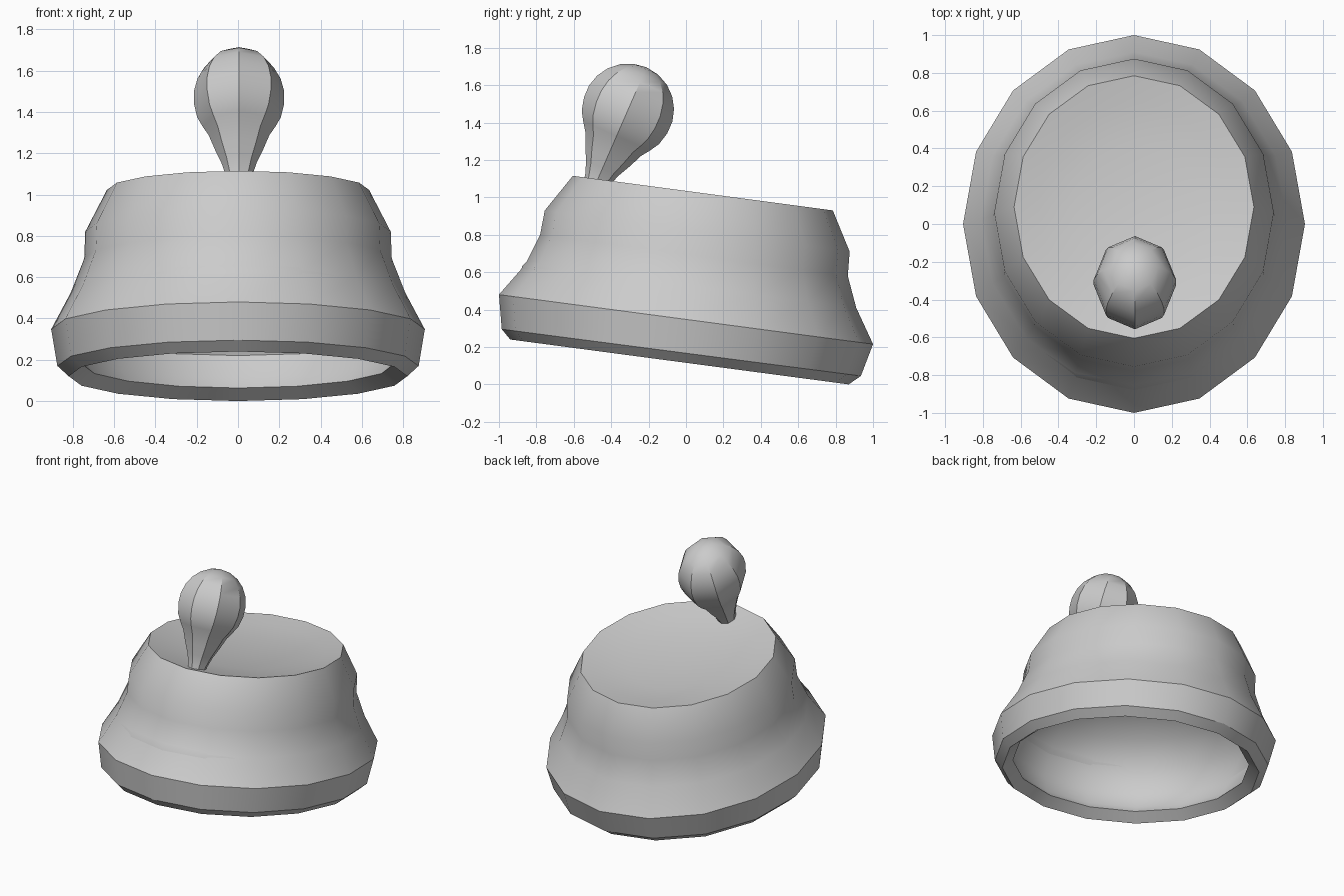
import bpy, bmesh, math
from mathutils import Vector

if "Cube" in bpy.data.objects:
    bpy.data.objects.remove(bpy.data.objects["Cube"])

grey = bpy.data.materials.new("light grey")
grey.diffuse_color = (0.6, 0.6, 0.6, 1)
grey.use_nodes = True
grey.node_tree.nodes["Principled BSDF"].inputs["Base Color"].default_value = grey.diffuse_color


def loft(name, rings, start_tip, end_tip):
    """Bridge equal-sized rings of points, closing both ends with fans."""
    bm = bmesh.new()
    loops = [[bm.verts.new(p) for p in ring] for ring in rings]
    n = len(loops[0])
    for a, b in zip(loops, loops[1:]):
        for i in range(n):
            j = (i + 1) % n
            bm.faces.new((a[i], a[j], b[j], b[i]))
    for loop, tip in ((loops[0], start_tip), (loops[-1], end_tip)):
        end = bm.verts.new(tip)
        for i in range(n):
            bm.faces.new((loop[i], loop[(i + 1) % n], end))
    bmesh.ops.recalc_face_normals(bm, faces=bm.faces)
    mesh = bpy.data.meshes.new(name)
    bm.to_mesh(mesh)
    bm.free()
    mesh.materials.append(grey)
    ob = bpy.data.objects.new(name, mesh)
    bpy.context.collection.objects.link(ob)
    bpy.ops.object.select_all(action='DESELECT')
    ob.select_set(True)
    bpy.context.view_layer.objects.active = ob
    bpy.ops.object.shade_smooth_by_angle(angle=math.radians(30))
    return ob


def tilted_ring(yf, zf, yb, zb, rx, n=16):
    """Ellipse through a front point and a back point, with half width rx."""
    pts = []
    for i in range(n):
        a = 2 * math.pi * i / n
        s = (math.sin(a) + 1) / 2
        pts.append(Vector((rx * math.cos(a), yf + (yb - yf) * s, zf + (zb - zf) * s)))
    return pts


def scaled(ring, centre, scale, lift):
    return [centre + (p - centre) * scale + Vector((0, 0, lift)) for p in ring]


# Hat body: front y, front z, back y, back z, half width
inner = [(-.92, .47, .92, .22, .83),
         (-.905, .345, .855, .115, .795),
         (-.865, .29, .80, .063, .752)]
outer = [(-.94, .24, .87, 0, .82),
         (-.985, .295, .935, .045, .875),
         (-1, .48, 1, .215, .905),
         (-.86, .64, .91, .41, .81),
         (-.78, .80, .865, .58, .745),
         (-.755, .93, .875, .71, .74),
         (-.605, 1.115, .785, .93, .635)]
rings = [tilted_ring(*s) for s in inner + outer]

# Domed lining inside the hat
lining_centre = Vector((0, 0, .345))
lining = rings[0]
lining_top = .55
dome = []
for deg in (72, 54, 36, 18):
    a = math.radians(deg)
    dome.append(scaled(lining, lining_centre, math.cos(a), lining_top * math.sin(a)))

# Dished crown: rings shrinking and sinking towards the centre
centre = Vector((0, .09, 1.0225))
crown = [scaled(rings[-1], centre, s, -d) for s, d in ((.8, .03), (.5, .06))]
loft("hat_body", dome + rings + crown, lining_centre + Vector((0, 0, lining_top)),
     centre - Vector((0, 0, .07)))

# Topper: leaning eight-sided bulb, (distance along axis, radius)
profile = [(-.08, .06), (0, .07), (.07, .095), (.14, .13), (.215, .163), (.26, .195), (.31, .225)]
for deg in (-8, 8, 24, 40, 56, 73):
    a = math.radians(deg)
    profile.append((.415 + .245 * math.sin(a), .245 * math.cos(a)))
base = Vector((0.005, -.475, 1.09))
axis = Vector((0, .40, .917))
side = Vector((0, .917, -.40))
rings = []
for t, r in profile:
    rings.append([base + axis * t + side * (r * math.sin(k * math.pi / 4))
                  + Vector((.9 * r * math.cos(k * math.pi / 4), 0, 0)) for k in range(8)])
loft("bulb_topper", rings, base - axis * .08, base + axis * .66)
